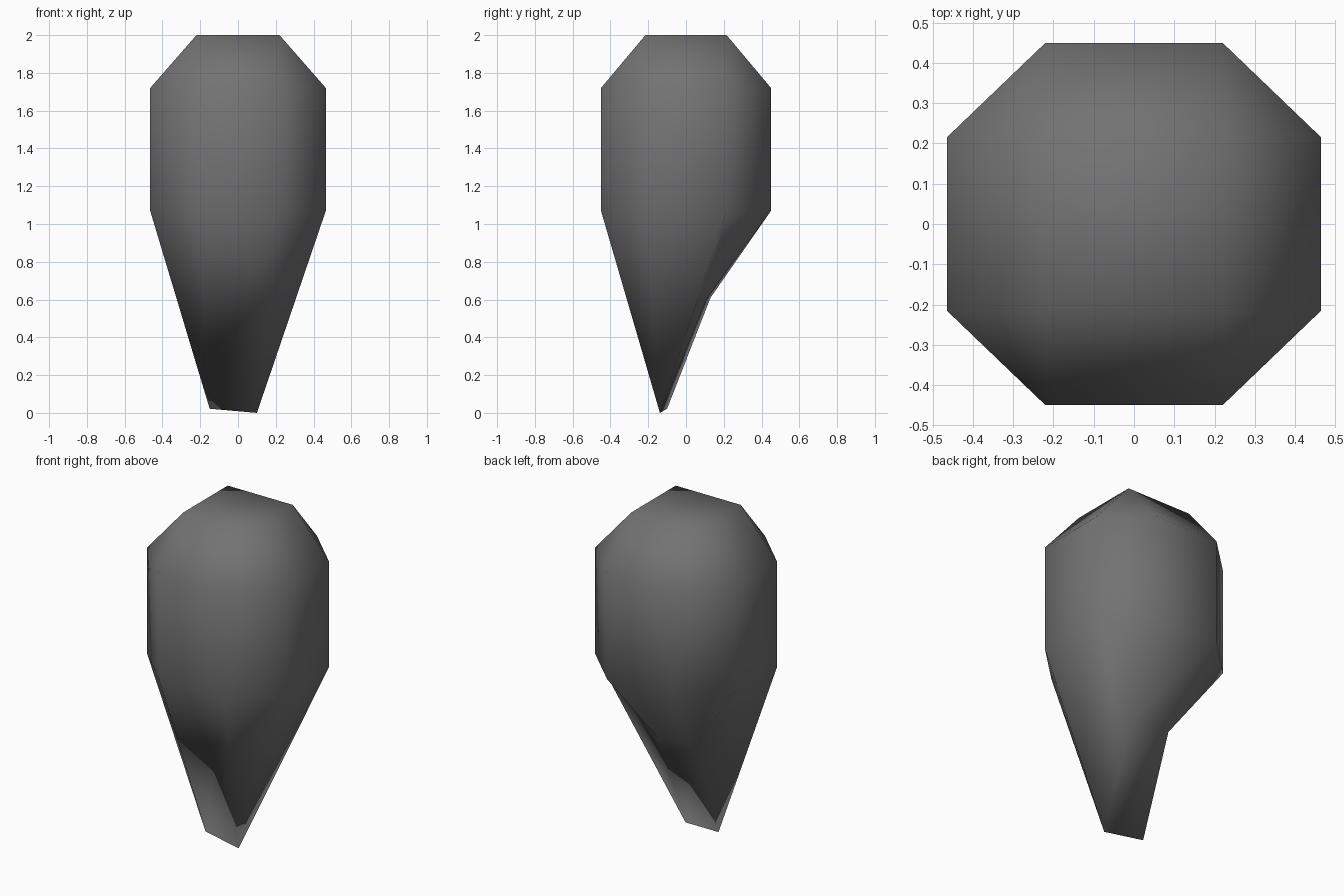
import bpy, bmesh
from mathutils import Vector

if "Cube" in bpy.data.objects:
    bpy.data.objects.remove(bpy.data.objects["Cube"])

# Half sizes: outer shell and the flat panel on each side
OUT = Vector((0.465, 0.45, 0.605))
FLAT = Vector((0.22, 0.215, 0.325))
MID_Z = 1.395

# Lower panel corners dragged down into an off-centre wedge tip, keyed by (x, y) side
TIP = {
    (1, -1): (0.10, -0.138, 0.0),
    (-1, -1): (-0.15, -0.10, 0.022),
    (-1, 1): (-0.14, 0.13, 0.61),
    (1, 1): (0.11, 0.11, 0.605),
}

# Chamfered block: three vertices for every cube corner
bm = bmesh.new()
bottom = {}
for sx in (-1, 1):
    for sy in (-1, 1):
        for sz in (-1, 1):
            for axis in range(3):
                p = FLAT.copy()
                p[axis] = OUT[axis]
                v = bm.verts.new((sx * p.x, sy * p.y, MID_Z + sz * p.z))
                if axis == 2 and sz < 0:
                    bottom[v] = (sx, sy)
bmesh.ops.convex_hull(bm, input=bm.verts)
bmesh.ops.dissolve_limit(bm, angle_limit=0.02, verts=bm.verts, edges=bm.edges)
bmesh.ops.recalc_face_normals(bm, faces=bm.faces)

# Split the lower sloping panels from lower left to upper right, seen from outside
for f in list(bm.faces):
    vs = list(f.verts)
    if len(vs) == 4 and sum(v in bottom for v in vs) == 2:
        i = next(i for i in range(4) if vs[i] in bottom and vs[(i + 1) % 4] in bottom)
        bmesh.utils.face_split(f, vs[i], vs[(i + 2) % 4])

# Pull the bottom panel into the tip
for v, key in bottom.items():
    v.co = TIP[key]
bm.normal_update()
for f in bm.faces:
    f.smooth = True

mesh = bpy.data.meshes.new("stone")
bm.to_mesh(mesh)
bm.free()

grey = bpy.data.materials.new("dark grey stone")
grey.diffuse_color = (0.17, 0.17, 0.17, 1)
grey.use_nodes = True
grey.node_tree.nodes["Principled BSDF"].inputs["Base Color"].default_value = grey.diffuse_color
mesh.materials.append(grey)
bpy.context.collection.objects.link(bpy.data.objects.new("stone", mesh))
